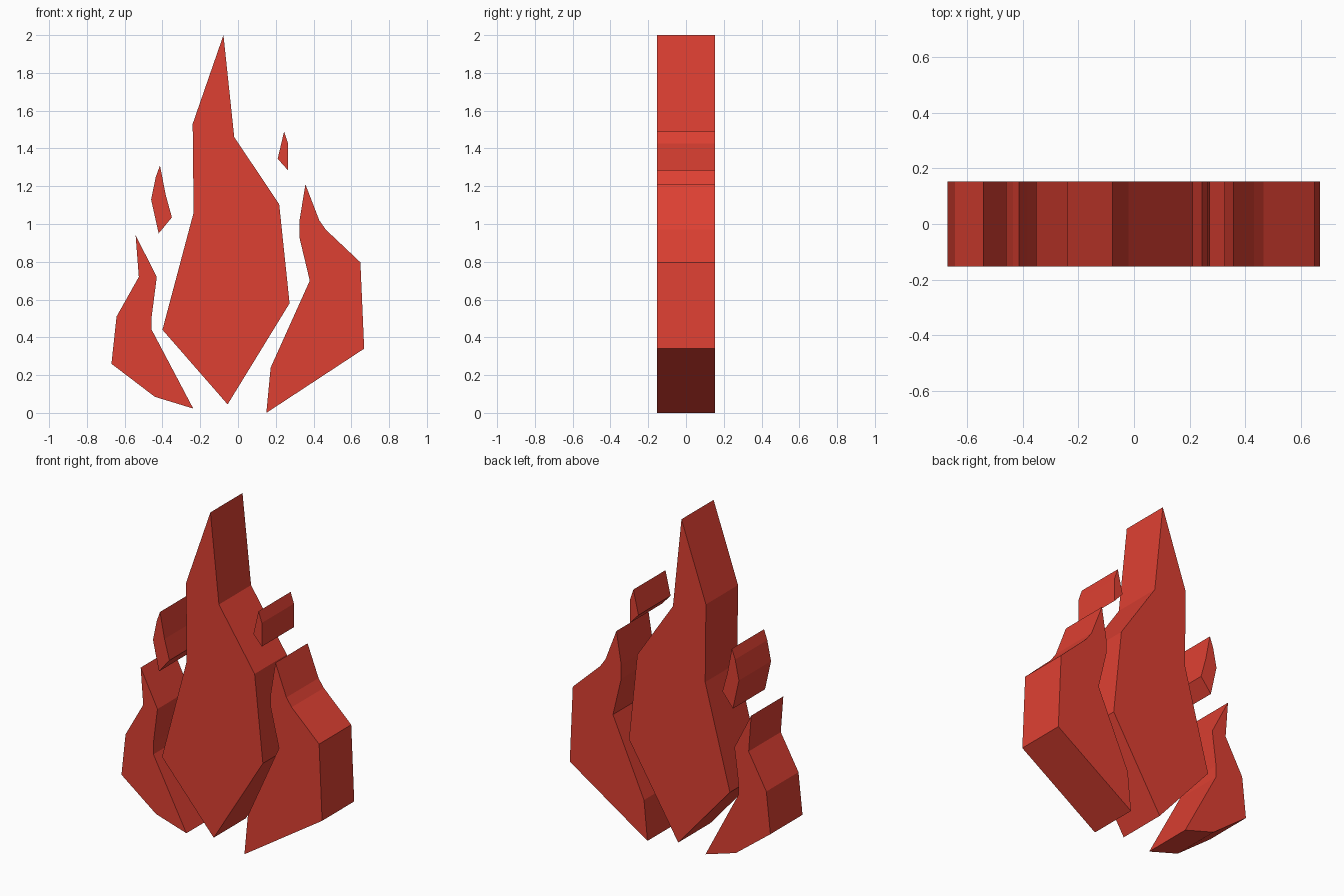
import bpy, bmesh

if "Cube" in bpy.data.objects:
    bpy.data.objects.remove(bpy.data.objects["Cube"])

HALF_DEPTH = 0.153

red = bpy.data.materials.new("flame_red")
red.diffuse_color = (0.73, 0.051, 0.032, 1)
red.use_nodes = True
red.node_tree.nodes["Principled BSDF"].inputs["Base Color"].default_value = red.diffuse_color


def extruded_profile(name, outline):
    """Extrude an (x, z) outline symmetrically along y."""
    bm = bmesh.new()
    front = bm.faces.new([bm.verts.new((x, -HALF_DEPTH, z)) for x, z in outline])
    result = bmesh.ops.extrude_face_region(bm, geom=[front], use_keep_orig=True)
    verts = [v for v in result["geom"] if isinstance(v, bmesh.types.BMVert)]
    bmesh.ops.translate(bm, verts=verts, vec=(0, 2 * HALF_DEPTH, 0))
    bmesh.ops.recalc_face_normals(bm, faces=bm.faces)
    mesh = bpy.data.meshes.new(name)
    bm.to_mesh(mesh)
    bm.free()
    mesh.materials.append(red)
    obj = bpy.data.objects.new(name, mesh)
    bpy.context.collection.objects.link(obj)


# Tall central flame
extruded_profile("center_flame", [
    (-0.077, 2.0), (-0.02, 1.46), (0.218, 1.105), (0.273, 0.58),
    (-0.055, 0.045), (-0.4, 0.44), (-0.235, 1.06), (-0.24, 1.53)])

# Side flames
extruded_profile("right_flame", [
    (0.357, 1.21), (0.43, 1.02), (0.465, 0.97), (0.648, 0.797), (0.668, 0.34),
    (0.15, 0.0), (0.173, 0.24), (0.38, 0.7), (0.325, 0.93), (0.325, 1.015)])
extruded_profile("left_flame", [
    (-0.542, 0.94), (-0.43, 0.72), (-0.457, 0.51), (-0.457, 0.44), (-0.237, 0.023),
    (-0.44, 0.085), (-0.67, 0.26), (-0.643, 0.51), (-0.525, 0.72)])

# Floating sparks
extruded_profile("left_spark", [
    (-0.413, 1.31), (-0.383, 1.155), (-0.35, 1.035), (-0.42, 0.95),
    (-0.46, 1.13), (-0.435, 1.25)])
extruded_profile("right_spark", [
    (0.244, 1.49), (0.266, 1.425), (0.266, 1.283), (0.21, 1.345)])
